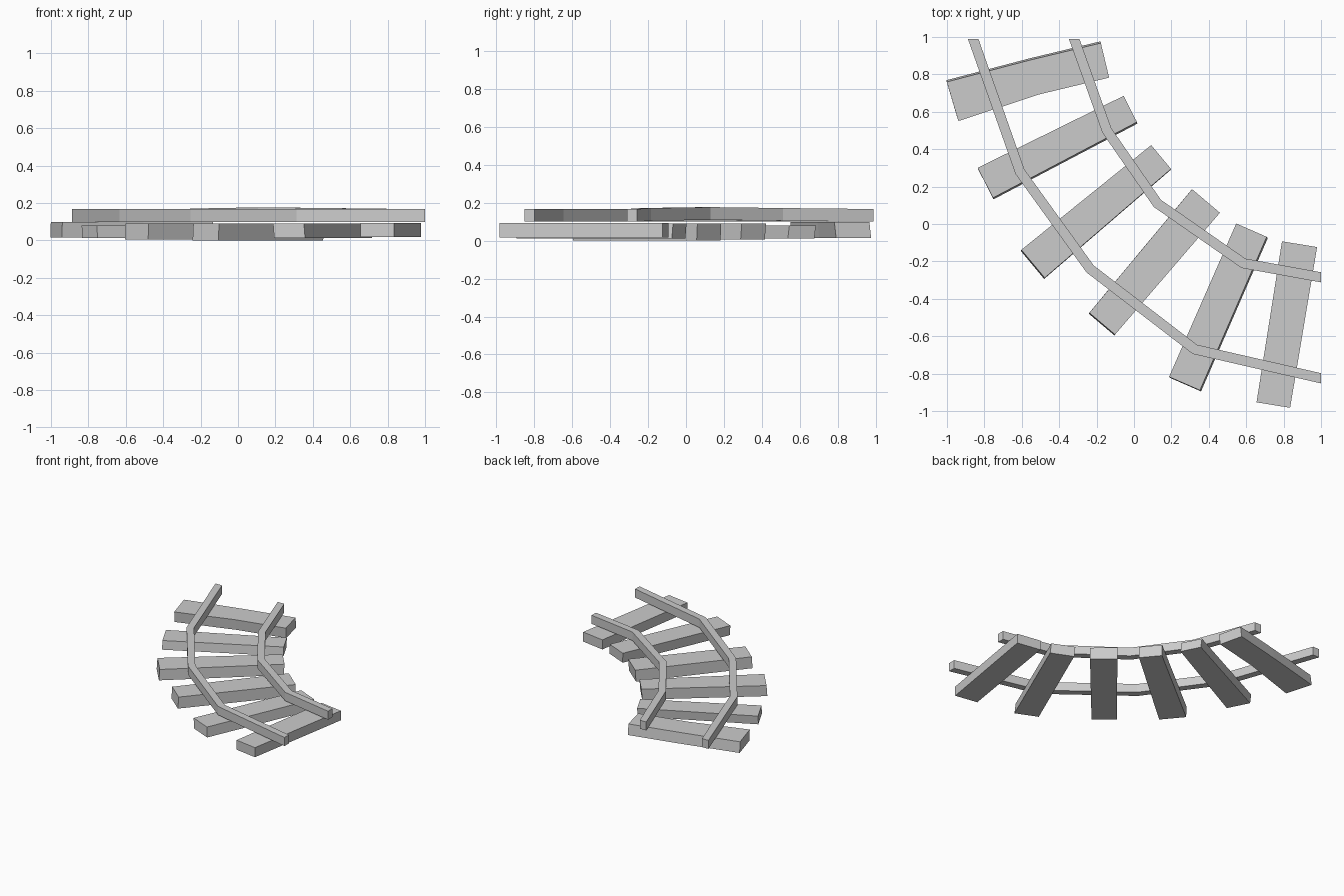
import bpy
import bmesh
from mathutils import Vector

cube = bpy.data.objects.get("Cube")
if cube:
    bpy.data.objects.remove(cube, do_unlink=True)


def make_material(name, rgb):
    mat = bpy.data.materials.new(name)
    mat.use_nodes = True
    mat.diffuse_color = (*rgb, 1)
    mat.node_tree.nodes["Principled BSDF"].inputs["Base Color"].default_value = (*rgb, 1)
    return mat


GREY = make_material("plain grey", (0.6, 0.6, 0.6))


def left_normal(a, b):
    d = (b - a).normalized()
    return Vector((-d.y, d.x))


def mitre_vectors(points, start_axis=None, end_axis=None):
    """Sideways vector at each path point; an axis sets the cut of an end."""
    normals = [left_normal(a, b) for a, b in zip(points, points[1:])]
    first, last = normals[0], normals[-1]
    sides = [first if start_axis is None else start_axis / start_axis.dot(first)]
    for n1, n2 in zip(normals, normals[1:]):
        mid = (n1 + n2).normalized()
        sides.append(mid / mid.dot(n1))
    sides.append(last if end_axis is None else end_axis / end_axis.dot(last))
    return sides


def make_beam(name, points, widths, bottoms, tops, lean=(0, 0), axes=(None, None)):
    """Rectangular beam along a path; lean shifts its underside sideways."""
    points = [Vector(p) for p in points]
    lean = Vector(lean)
    bm = bmesh.new()
    rings = []
    for p, s, w, low, high in zip(points, mitre_vectors(points, *axes), widths, bottoms, tops):
        left, right = p + s * w / 2, p - s * w / 2
        corners = [(*(left + lean), low), (*(right + lean), low), (*right, high), (*left, high)]
        rings.append([bm.verts.new(c) for c in corners])
    for r, q in zip(rings, rings[1:]):
        for i in range(4):
            j = (i + 1) % 4
            bm.faces.new((r[i], r[j], q[j], q[i]))
    bm.faces.new(rings[0])
    bm.faces.new(rings[-1])
    bmesh.ops.recalc_face_normals(bm, faces=bm.faces)
    mesh = bpy.data.meshes.new(name)
    bm.to_mesh(mesh)
    bm.free()
    mesh.materials.append(GREY)
    obj = bpy.data.objects.new(name, mesh)
    bpy.context.collection.objects.link(obj)
    return obj


# Rails: bent paths, with the end cuts square to the track tile
X_AXIS, Y_AXIS = Vector((1, 0)), Vector((0, 1))
rails = {
    "outer_rail": ([(-0.86, 0.99), (-0.61, 0.28), (-0.235, -0.24), (0.325, -0.67), (1, -0.825)], 0),
    "inner_rail": ([(-0.32, 0.99), (-0.145, 0.5), (0.125, 0.11), (0.585, -0.21), (1, -0.285)], 0.01),
}
for name, (path, rise) in rails.items():
    lift = [0, rise / 2, rise, rise / 2, 0]
    make_beam(name, path, [0.053] * 5, [0.1 + z for z in lift], [0.167 + z for z in lift],
              axes=(X_AXIS, Y_AXIS))

# Sleepers: uneven planks of (path, widths, bottom, top, lean of the underside)
sleepers = [
    ([(-0.97, 0.655), (-0.53, 0.785), (-0.155, 0.875)], [0.218, 0.19, 0.19], 0.015, 0.098, (-0.003, 0.009)),
    ([(-0.795, 0.22), (-0.02, 0.615)], [0.18, 0.157], 0.012, 0.08, (0.003, -0.008)),
    ([(-0.54, -0.213), (0.145, 0.358)], [0.195, 0.166], 0.006, 0.09, (-0.003, -0.006)),
    ([(-0.17, -0.533), (0.385, 0.123)], [0.18, 0.195], 0, 0.09, (-0.004, -0.004)),
    ([(0.27, -0.853), (0.628, -0.033)], [0.18, 0.178], 0.012, 0.09, (0.006, -0.006)),
    ([(0.745, -0.968), (0.885, -0.108)], [0.182, 0.19], 0.018, 0.093, (0, 0)),
]
for i, (path, widths, low, high, lean) in enumerate(sleepers, 1):
    n = len(path)
    make_beam(f"sleeper_{i}", path, widths, [low] * n, [high] * n, lean)
